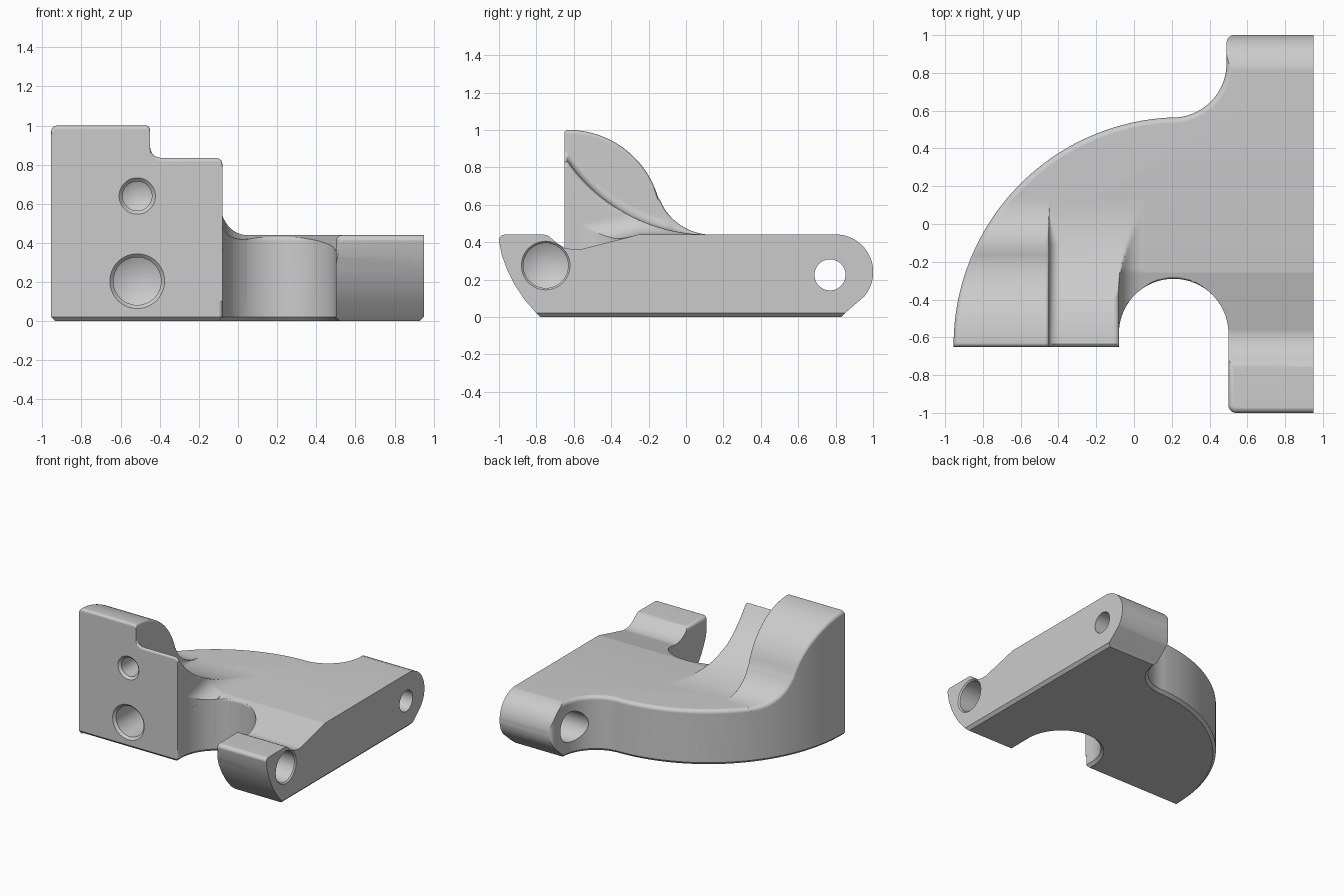
import bpy, bmesh, math
from math import sin, cos, sqrt, radians, pi
from mathutils import Vector

if "Cube" in bpy.data.objects:
    bpy.data.objects.remove(bpy.data.objects["Cube"])

grey = bpy.data.materials.new("light grey")
grey.diffuse_color = (0.6, 0.6, 0.6, 1)
grey.use_nodes = True
grey.node_tree.nodes["Principled BSDF"].inputs["Base Color"].default_value = grey.diffuse_color


def arc(cx, cy, r, a0, a1, n):
    return [(cx + r * cos(radians(a0 + (a1 - a0) * i / n)),
             cy + r * sin(radians(a0 + (a1 - a0) * i / n))) for i in range(n + 1)]


def loft(name, rows):
    """Skin a list of closed rings and cap both ends."""
    bm = bmesh.new()
    rings = [[bm.verts.new(p) for p in row] for row in rows]
    n = len(rows[0])
    for a, b in zip(rings, rings[1:]):
        for i in range(n):
            j = (i + 1) % n
            bm.faces.new((a[i], a[j], b[j], b[i]))
    bm.faces.new(rings[0][::-1])
    bm.faces.new(rings[-1])
    bmesh.ops.remove_doubles(bm, verts=bm.verts, dist=1e-5)
    bmesh.ops.recalc_face_normals(bm, faces=bm.faces)
    me = bpy.data.meshes.new(name)
    bm.to_mesh(me)
    bm.free()
    me.materials.append(grey)
    ob = bpy.data.objects.new(name, me)
    bpy.context.collection.objects.link(ob)
    return ob


def activate(ob):
    bpy.ops.object.select_all(action='DESELECT')
    ob.select_set(True)
    bpy.context.view_layer.objects.active = ob


def boolean(ob, cutter, op):
    activate(ob)
    m = ob.modifiers.new("cut", 'BOOLEAN')
    m.operation, m.solver, m.object = op, 'EXACT', cutter
    bpy.ops.object.modifier_apply(modifier=m.name)


def drill(origin, axis, profile, n=48):
    """Turned cutter from (radius, depth) pairs along an axis."""
    o, d = Vector(origin), Vector(axis)
    u = Vector((0, 0, 1))
    v = d.cross(u)
    return loft("drill", [[o + d * t + (u * cos(2 * pi * i / n) + v * sin(2 * pi * i / n)) * r
                           for i in range(n)] for r, t in profile])


def inset(pts, d, keep_right):
    """Offset a counter-clockwise outline inwards."""
    out = []
    for i, p in enumerate(pts):
        p = Vector(p)
        e0 = (p - Vector(pts[i - 1])).normalized()
        e1 = (Vector(pts[(i + 1) % len(pts)]) - p).normalized()
        n0, n1 = Vector((-e0.y, e0.x)), Vector((-e1.y, e1.x))
        q = p + (n0 + n1) * (d / (1 + n0.dot(n1)))
        if keep_right and p.x > 0.949:
            q.x = 0.95
        out.append(q)
    return out


# Plan outline: right edge, rear lug, big curved rear, front wall, front recess, front lug
BIG = (0.25, -0.64, 1.205)
outline = ([(0.95, -1), (0.95, 1)] + arc(0.53, 0.96, 0.04, 90, 180, 5)
           + arc(0.203, 0.85, 0.287, 0, -90, 16) + arc(*BIG, 93, 180.4, 60)
           + [(-0.955, -0.65)] + arc(-0.1, -0.63, 0.02, -90, 0, 4)
           + arc(0.21, -0.58, 0.29, 180, 0, 40) + arc(0.54, -0.96, 0.04, 180, 270, 5))
levels = [(0, 0.022), (0.022, 0)] + [(0.41 + 0.03 * sin(pi * k / 10), 0.03 * (1 - cos(pi * k / 10)))
                                     for k in range(6)]
base = loft("base_plate", [[(p[0], p[1], z) for p in inset(outline, d, z > 0.1)] for z, d in levels])

# Side profile trims the base: lugs, groove and ramp
side = ([(-0.76, -0.02), (0.80, -0.03), (0.83, 0), (0.85, 0.02)] + arc(0.8, 0.24, 0.201, -40, 90, 28)
        + [(-0.25, 0.441), (-0.56, 0.362), (-0.6, 0.36), (-0.65, 0.37), (-0.69, 0.395),
           (-0.735, 0.433), (-0.76, 0.441)] + arc(-0.97, 0.411, 0.03, 90, 180, 5)
        + [(-0.985, 0.33), (-0.955, 0.25), (-0.915, 0.17), (-0.865, 0.095), (-0.80, 0.02)])
trim = loft("trim", [[(x, y, z) for y, z in side] for x in (-1.3, 1.3)])
boolean(base, trim, 'INTERSECT')
bpy.data.objects.remove(trim)


# Heights of the tall wall, the lower wall and the floor along y
def tall(y):
    if y < -0.15:
        return 0.5 + sqrt(0.25 - max(0, y + 0.63) ** 2)
    return 0.74 - sqrt(max(0, 0.09 - (y - 0.138) ** 2))


def low(y):
    return min(0.835, 1.356 - sqrt(0.916 ** 2 - min(0, y - 0.12) ** 2))


def floor(y):
    return max(0.36, min(0.44, 0.36 + (y + 0.6) * 0.08 / 0.35))


def section(y):
    hb, hc, fl = tall(y), low(y), floor(y)
    xl = BIG[0] - sqrt(BIG[2] ** 2 - (y - BIG[1]) ** 2)
    xr = -0.08
    if y > -0.58:
        xr = min(0.05, 0.21 - sqrt(max(0, 0.0841 - (y + 0.58) ** 2))) if y < -0.29 else 0.05
    gap = max(0, hb - hc)
    r1, r2, rf, rb = 0.03, min(0.02, gap / 4), min(0.06, gap * 0.7), 0.13
    r3 = max(0, min(0.03, (hc - fl - rb) / 2))
    quarter = [radians(a) for a in (0, 18, 36, 54, 72, 90)]
    # rounded left rim, rounded step edge, step fillet, rounded right edge, floor fillet
    pts = [(xl + r1 * (1 - cos(a)), hb - r1 * (1 - sin(a))) for a in quarter]
    pts += [(-0.45 - r2 + r2 * sin(a), hb - r2 * (1 - cos(a))) for a in quarter]
    pts += [(-0.45 + rf * (1 - cos(a)), hc + rf * (1 - sin(a))) for a in quarter]
    pts += [(-0.08 - r3 + r3 * sin(a), hc - r3 * (1 - cos(a))) for a in quarter]
    for k in range(13):
        x = min(xr, -0.08 + rb * (1 - cos(pi * k / 24)))
        z = fl + rb - sqrt(max(0, rb ** 2 - (rb - x - 0.08) ** 2))
        pts.append((x, min(hc, z)))
    # rounded front edge
    t = max(0, 0.02 - (y + 0.65))
    s = 0.02 - sqrt(0.0004 - min(t, 0.02) ** 2)
    pts = [(x, z - s) for x, z in pts]
    return [(x, y, z) for x, z in [(xl, 0.1)] + pts + [(xr, 0.1)]]


ys = [-0.65, -0.649, -0.646, -0.641, -0.636] + [-0.63 + 0.768 * i / 64 for i in range(65)]
wall = loft("stepped_front_wall", [section(y) for y in ys])

# Holes: two blind front holes, front lug hole with cone end, rear lug through hole
drills = [
    drill((-0.515, -0.65, 0.64), (0, 1, 0),
          [(0.115, -0.02), (0.093, 0), (0.075, 0.018), (0.075, 0.2), (0, 0.24)]),
    drill((-0.515, -0.65, 0.205), (0, 1, 0),
          [(0.16, -0.02), (0.14, 0), (0.122, 0.018), (0.122, 0.32), (0, 0.38)]),
    drill((0.95, -0.75, 0.275), (-1, 0, 0),
          [(0.15, -0.02), (0.13, 0), (0.12, 0.01), (0.12, 0.24), (0, 0.31)]),
    drill((0.95, 0.77, 0.225), (-1, 0, 0),
          [(0.083, -0.02), (0.083, 0.25), (0.12, 0.25), (0.12, 0.65)]),
]
for i, d in enumerate(drills):
    boolean(base, d, 'DIFFERENCE')
    if i < 2:
        boolean(wall, d, 'DIFFERENCE')
for d in drills:
    bpy.data.objects.remove(d)

# Smooth curved faces, keep flats flat
for ob in (base, wall):
    activate(ob)
    bpy.ops.object.shade_smooth_by_angle(angle=radians(32))
    m = ob.modifiers.new("flat_normals", 'WEIGHTED_NORMAL')
    m.keep_sharp = True
